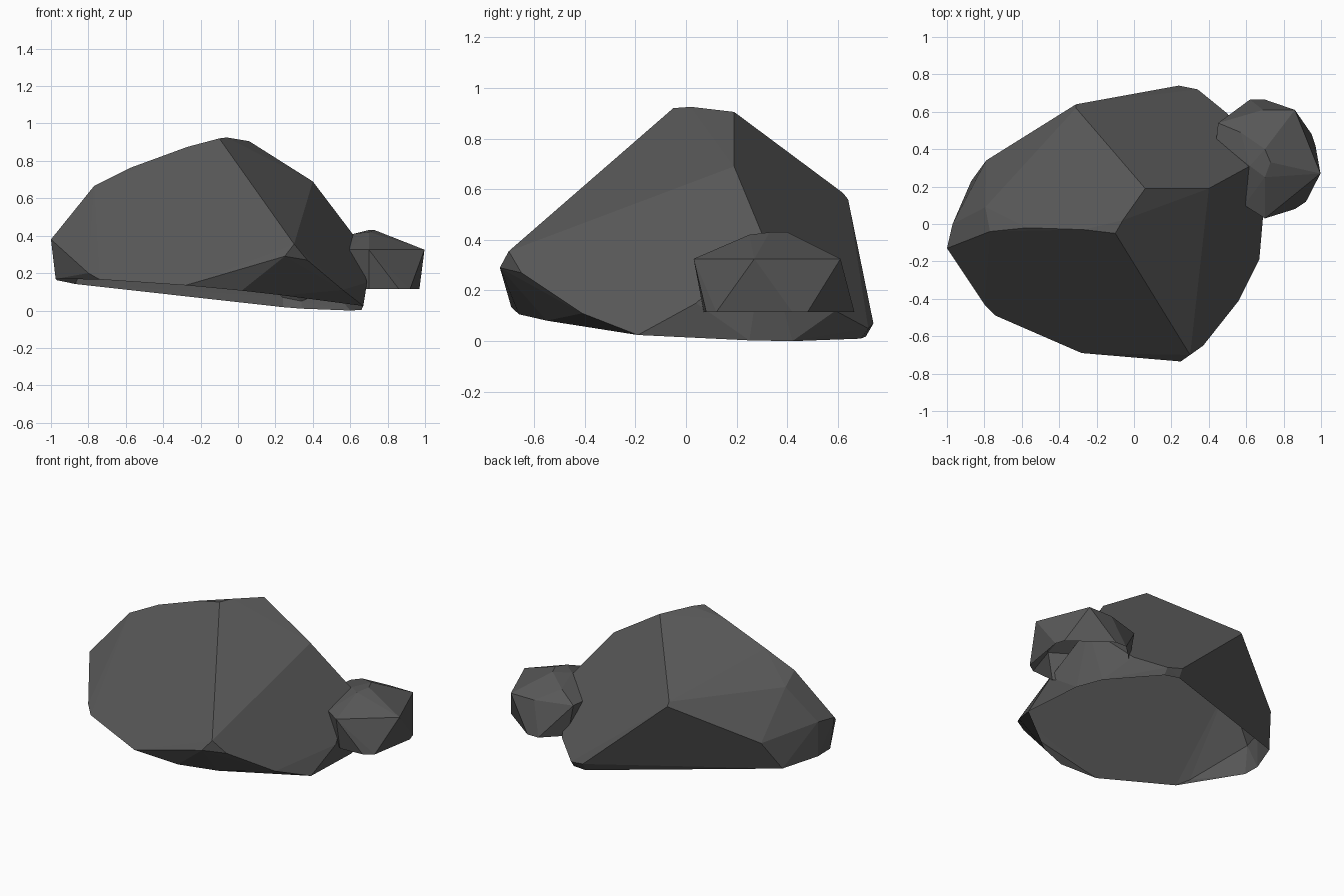
import bpy, bmesh, math

stone = bpy.data.materials.new("dark grey stone")
stone.diffuse_color = (0.095, 0.095, 0.095, 1)


def faceted_rock(name, points):
    """Convex, flat-faced shell with merged facets and an open underside."""
    bm = bmesh.new()
    for p in points:
        bm.verts.new(p)
    res = bmesh.ops.convex_hull(bm, input=bm.verts)
    junk = {g for g in res["geom_interior"] + res["geom_unused"]
            if isinstance(g, bmesh.types.BMVert)}
    bmesh.ops.delete(bm, geom=list(junk), context='VERTS')
    bmesh.ops.recalc_face_normals(bm, faces=bm.faces)
    bmesh.ops.dissolve_limit(bm, angle_limit=math.radians(3),
                             verts=bm.verts, edges=bm.edges)
    bm.normal_update()
    base = [f for f in bm.faces if f.normal.z < -0.93]
    bmesh.ops.delete(bm, geom=base, context='FACES')
    mesh = bpy.data.meshes.new(name)
    bm.to_mesh(mesh)
    bm.free()
    mesh.materials.append(stone)
    bpy.context.collection.objects.link(bpy.data.objects.new(name, mesh))


# Boulder: ridge, shoulders and waist corners
upper = [
    (0.06, 0.19, 0.905), (-0.06, 0.02, 0.925), (-0.10, -0.05, 0.92),
    (-0.27, -0.03, 0.875), (-0.57, -0.02, 0.765), (-0.77, -0.04, 0.665),
    (-0.795, 0.09, 0.61), (-0.31, 0.62, 0.585), (-0.31, 0.64, 0.56),
    (0.40, 0.19, 0.69), (0.62, 0.31, 0.40), (0.69, 0.04, 0.15),
    (0.50, 0.59, 0.12), (0.30, -0.70, 0.355), (0.25, -0.735, 0.29),
    (0.37, -0.65, 0.27), (0.56, -0.41, 0.11), (-0.79, 0.34, 0.33),
    (-1.0, -0.13, 0.38), (-0.95, -0.17, 0.37), (-0.80, -0.43, 0.20),
    (-0.97, 0.0, 0.39), (0.24, 0.74, 0.07), (0.34, 0.72, 0.05),
]
# Boulder: outline of the tilted open underside
under = [(-0.74, -0.49), (-0.28, -0.69), (0.02, -0.66), (0.24, -0.55),
         (0.38, -0.41), (0.67, -0.19), (0.66, 0.25), (0.60, 0.42),
         (0.34, 0.69), (0.24, 0.71), (-0.87, 0.23), (-0.97, 0.0),
         (-0.975, -0.12)]
faceted_rock("boulder", upper + [(x, y, 0.075 - 0.09 * x - 0.05 * y)
                                 for x, y in under])

# Small stone leaning on the boulder
crown = [(0.70, 0.40, 0.43), (0.73, 0.33, 0.43), (0.70, 0.25, 0.42),
         (0.62, 0.31, 0.41), (0.57, 0.49, 0.385)]
girdle = [(0.70, 0.03), (0.997, 0.27), (0.86, 0.61), (0.69, 0.61),
          (0.44, 0.45), (0.45, 0.54), (0.59, 0.10)]
foot = [(0.70, 0.07), (0.86, 0.08), (0.92, 0.12), (0.97, 0.42), (0.95, 0.48),
        (0.70, 0.665), (0.62, 0.665), (0.49, 0.54), (0.45, 0.30)]
faceted_rock("small_stone",
             crown + [(x, y, 0.325) for x, y in girdle]
             + [(x, y, 0.115) for x, y in foot])
